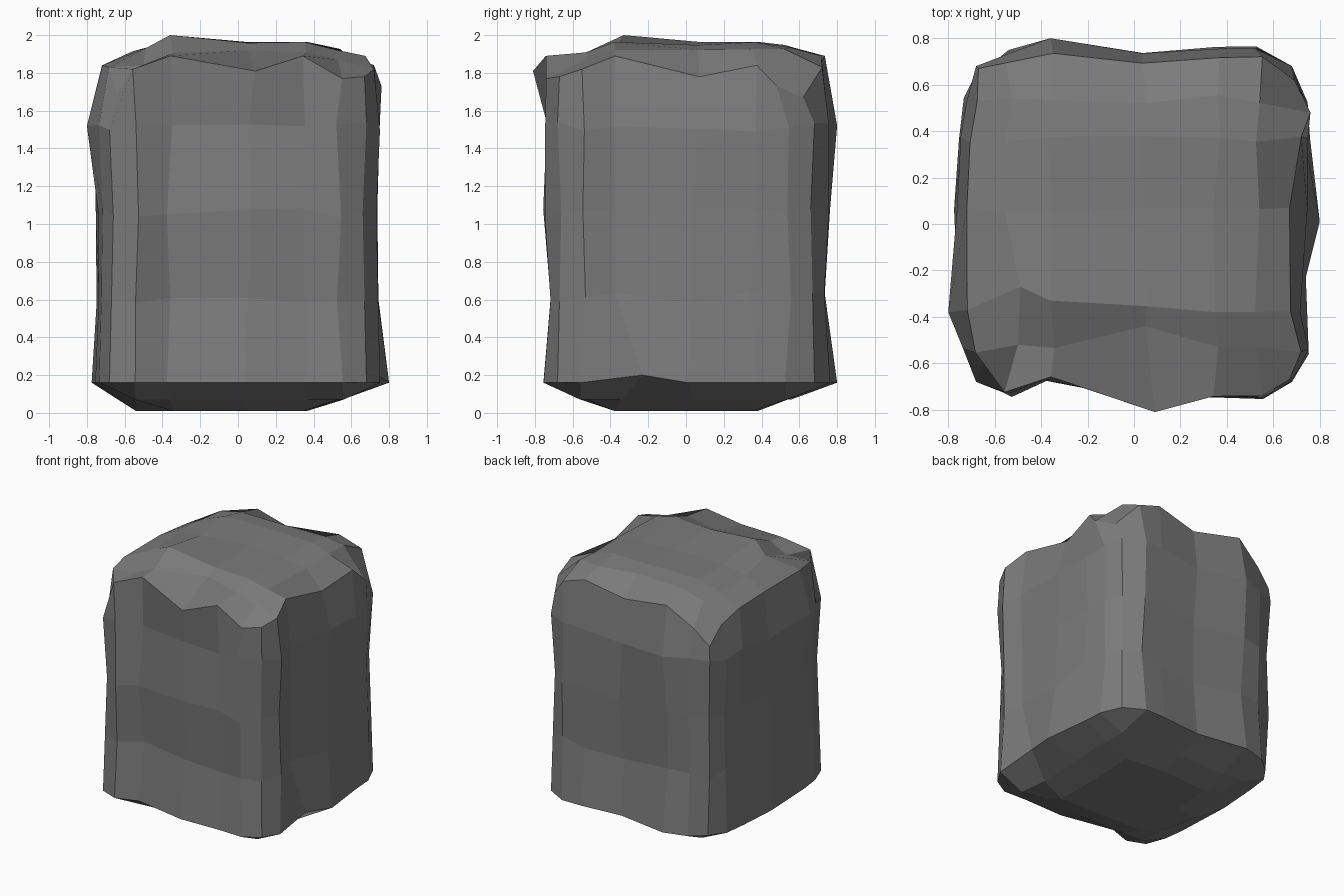
import bpy, bmesh, random

random.seed(4)
if "Cube" in bpy.data.objects:
    bpy.data.objects.remove(bpy.data.objects["Cube"], do_unlink=True)

# Lattice: columns across both horizontal axes, courses up the walls
COLUMNS = [-.67, -.54, -.36, .05, .36, .54, .67]
COURSES = [.16, .61, 1.06, 1.51]
LAST, TOP = len(COLUMNS) - 1, len(COURSES)
CORNER = [.68, .67, .66, .68, .67]

# Wall distance from the middle: by course, plus a ripple by column
WALLS = {
    "front": ([.74, .70, .74, .73, .73], [0, 0, -.07, .01, .01, .01, 0]),
    "back": ([.75, .71, .73, .74, .70], [0, 0, .03, -.01, .01, .02, 0]),
    "left": ([.75, .73, .73, .74, .71], [0, .01, -.03, .01, .01, -.01, 0]),
    "right": ([.75, .73, .73, .74, .70], [0, -.01, .01, .02, 0, -.02, 0]),
}
# Height of the wavy upper rim along each wall
RIMS = {
    "front": [1.68, 1.82, 1.89, 1.81, 1.89, 1.77, 1.78],
    "back": [1.63, 1.75, 1.89, 1.82, 1.89, 1.83, 1.67],
    "left": [1.78, 1.82, 1.89, 1.78, 1.84, 1.73, 1.67],
    "right": [1.68, 1.83, 1.84, 1.84, 1.82, 1.75, 1.63],
}
# Height of the crown along its shoulders
CROWN_X = {1: 1.91, LAST - 1: 1.92}
CROWN_Y = {1: 1.90, LAST - 1: 1.94}
# Distinct knobs and hollows on the stone
KNOBS = {
    (3, 0, TOP): (.09, -.81, 1.81),
    (2, 2, TOP): (-.36, -.33, 2),
    (1, 1, TOP): (-.50, -.52, 1.84),
    (1, 2, TOP): (-.49, -.27, 1.93),
    (3, 1, TOP): (.05, -.44, 1.92),
    (5, 1, TOP): (.53, -.53, 1.87),
    (0, 0, TOP): (-.64, -.58, 1.69),
    (0, 2, 3): (-.80, -.38, 1.52),
    (0, LAST, 0): (-.65, .66, .16),
    (1, 3, 0): (-.54, 0, .01),
    (LAST, 2, 0): (.74, -.23, .20),
    (LAST, 3, 0): (.80, .01, .16),
    (LAST, 3, TOP): (.67, .07, 1.78),
    (LAST, 5, TOP): (.76, .48, 1.73),
    (LAST, LAST, TOP): (.69, .62, 1.67),
    (2, LAST, 3): (-.36, .80, 1.52),
    (2, LAST, 0): (-.36, .80, .16),
}


def wobble(amount):
    return random.uniform(-amount, amount)


def wall_depth(name, course, column):
    depths, ripple = WALLS[name]
    return depths[course] + ripple[column] + wobble(.008)


def place(i, j, k):
    """Position of one lattice point on the stone's skin."""
    if (i, j, k) in KNOBS:
        return KNOBS[i, j, k]
    x, y = COLUMNS[i] + wobble(.02), COLUMNS[j] + wobble(.02)
    edge_x, edge_y = i in (0, LAST), j in (0, LAST)
    x_wall = "left" if i == LAST else "right"
    y_wall = "front" if j == 0 else "back"
    x_sign, y_sign = (1 if i else -1), (1 if j else -1)
    if edge_x and edge_y:
        x, y = CORNER[k] * x_sign, CORNER[k] * y_sign
    elif edge_x:
        x = wall_depth(x_wall, k, j) * x_sign
    elif edge_y:
        y = wall_depth(y_wall, k, i) * y_sign
    rim = edge_x or edge_y
    shoulder = i in CROWN_X or j in CROWN_Y
    if k == 0:
        z = .16 if rim else .07 if shoulder else .01
    elif k < TOP:
        z = COURSES[k] + wobble(.03)
    elif rim:
        z = RIMS[y_wall][i] if edge_y else RIMS[x_wall][j]
    else:
        z = min(CROWN_X.get(i, 1.955), CROWN_Y.get(j, 1.955)) + wobble(.01)
    return x, y, z


# Skin of the block: two caps and four walls sharing their border points
bm = bmesh.new()
points = {}


def point(i, j, k):
    if (i, j, k) not in points:
        points[i, j, k] = bm.verts.new(place(i, j, k))
    return points[i, j, k]


def skin(across, up, corner):
    for a in range(across):
        for b in range(up):
            bm.faces.new([point(*corner(a + da, b + db))
                          for da, db in ((0, 0), (1, 0), (1, 1), (0, 1))])


for k in (0, TOP):
    skin(LAST, LAST, lambda a, b: (a, b, k))
for side in (0, LAST):
    skin(LAST, TOP, lambda a, b: (a, side, b))
    skin(LAST, TOP, lambda a, b: (side, a, b))
bmesh.ops.recalc_face_normals(bm, faces=bm.faces)

mesh = bpy.data.meshes.new("stone_block")
bm.to_mesh(mesh)
bm.free()
stone = bpy.data.objects.new("stone_block", mesh)
bpy.context.collection.objects.link(stone)

# Plain grey stone
grey = bpy.data.materials.new("grey_stone")
grey.use_nodes = True
colour = (.2, .2, .2, 1)
grey.diffuse_color = colour
grey.node_tree.nodes["Principled BSDF"].inputs["Base Color"].default_value = colour
mesh.materials.append(grey)
